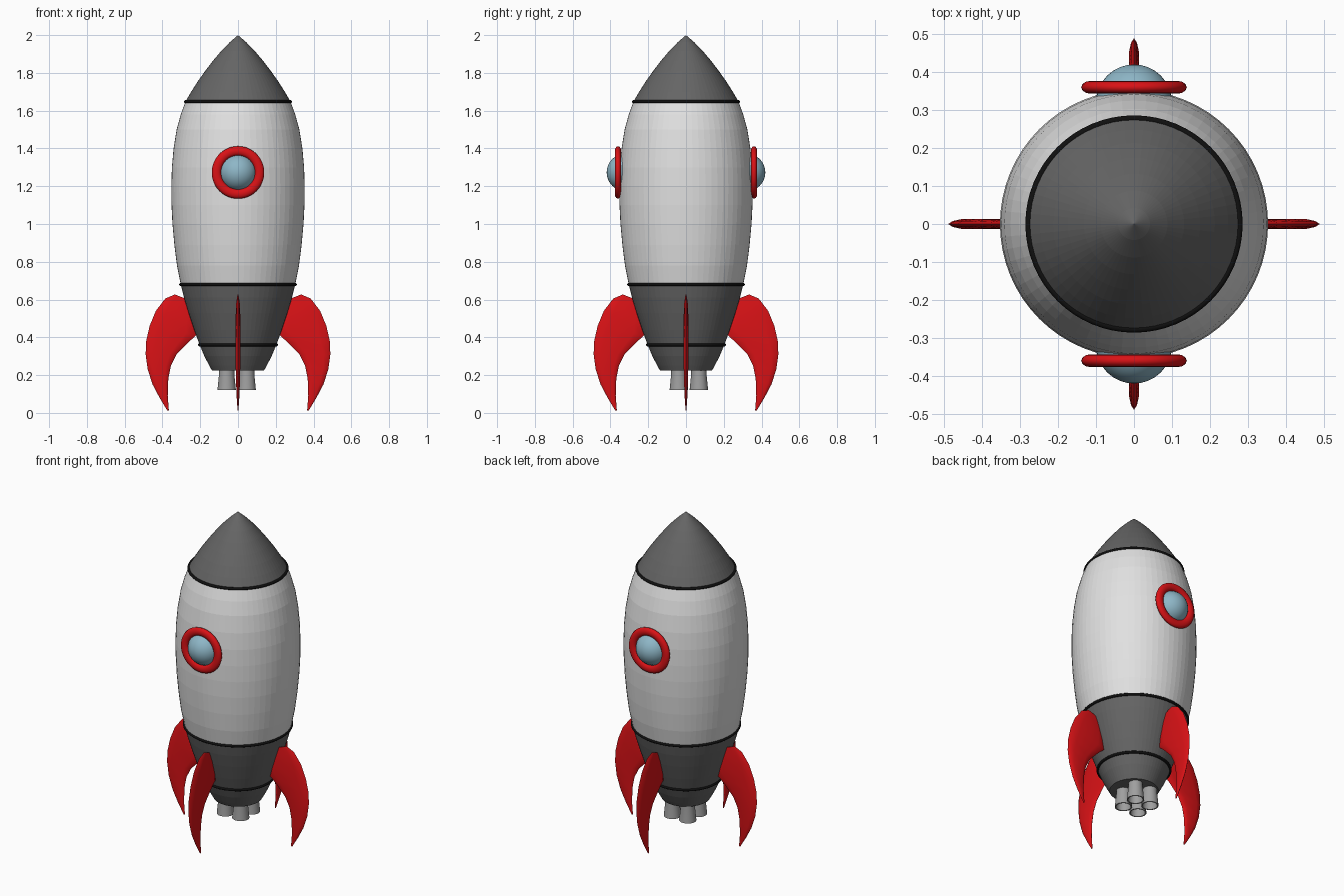
import bpy, bmesh, math
from mathutils import Matrix

cube = bpy.data.objects.get("Cube")
if cube:
    bpy.data.objects.remove(cube, do_unlink=True)


def material(name, rgb):
    m = bpy.data.materials.new(name)
    m.use_nodes = True
    m.diffuse_color = (*rgb, 1)
    m.node_tree.nodes["Principled BSDF"].inputs["Base Color"].default_value = (*rgb, 1)
    return m


white = material("hull_white", (0.75, 0.75, 0.75))
dark = material("dark_grey", (0.13, 0.13, 0.13))
black = material("trim_black", (0.005, 0.005, 0.005))
red = material("bright_red", (0.7, 0.006, 0.008))
glass = material("window_blue", (0.27, 0.47, 0.57))
steel = material("nozzle_grey", (0.35, 0.35, 0.35))


def finish(name, bm, mats, smooth=None):
    bmesh.ops.remove_doubles(bm, verts=bm.verts, dist=1e-5)
    bmesh.ops.recalc_face_normals(bm, faces=bm.faces)
    me = bpy.data.meshes.new(name)
    bm.to_mesh(me)
    bm.free()
    for m in mats:
        me.materials.append(m)
    ob = bpy.data.objects.new(name, me)
    bpy.context.collection.objects.link(ob)
    if smooth:
        bpy.ops.object.select_all(action='DESELECT')
        ob.select_set(True)
        bpy.context.view_layer.objects.active = ob
        bpy.ops.object.shade_smooth_by_angle(angle=math.radians(smooth))
    return ob


def skin(bm, loops, closed=False):
    """Join equal-length closed loops of points with quads."""
    rings = [[bm.verts.new(p) for p in loop] for loop in loops]
    pairs = list(zip(rings, rings[1:])) + ([(rings[-1], rings[0])] if closed else [])
    n = len(rings[0])
    for a, b in pairs:
        for i in range(n):
            j = (i + 1) % n
            bm.faces.new((a[i], a[j], b[j], b[i]))
    return rings


def lathe(profile, n, closed=False):
    bm = bmesh.new()
    skin(bm, [[(r * math.cos(math.tau * i / n), r * math.sin(math.tau * i / n), z)
               for i in range(n)] for r, z in profile], closed)
    bmesh.ops.dissolve_degenerate(bm, dist=1e-5, edges=bm.edges)
    return bm


def torus(major, wide, tall, n=64, k=12):
    return lathe([(major + wide * math.cos(math.tau * i / k), tall * math.sin(math.tau * i / k))
                  for i in range(k)], n, True)


# Hull: one turned shell, dark at the tail and nose
LOW, HIGH = 0.68, 1.648
hull = [(0, .225), (.138, .225), (.152, .25), (.178, .3), (.203, .36), (.232, .44), (.262, .53),
        (.286, .61), (.303, LOW), (.323, .78), (.337, .89), (.347, 1.0), (.352, 1.1), (.353, 1.2),
        (.350, 1.3), (.341, 1.4), (.325, 1.5), (.303, 1.58), (.278, HIGH), (.248, 1.70),
        (.213, 1.755), (.174, 1.81), (.132, 1.865), (.088, 1.917), (.042, 1.964), (0, 2.0)]
bm = lathe(hull, 64)
for f in bm.faces:
    f.material_index = 0 if LOW < f.calc_center_median().z < HIGH else 1
finish("hull", bm, [white, dark])

# Black trim bands
for name, r, z in (("tail_band", .203, .36), ("lower_band", .303, LOW), ("nose_band", .277, HIGH)):
    finish(name, torus(r, .009, .008), [black], 60).location.z = z

# Portholes, front and back
for side, y in (("front", -1), ("back", 1)):
    turn = Matrix.Rotation(math.pi / 2, 4, 'X')
    bm = torus(.114, .025, .017, 48)
    bm.transform(turn)
    finish(side + "_window_rim", bm, [red], 60).location = (0, y * .36, 1.273)
    bm = bmesh.new()
    bmesh.ops.create_uvsphere(bm, u_segments=32, v_segments=16, radius=.1, matrix=turn)
    finish(side + "_window_glass", bm, [glass], 60).location = (0, y * .32, 1.273)

# Four swept fins: (outer x, z), (inner x, z) pairs from the top down to the tip
stations = [((.335, .627), (.265, .60)), ((.385, .605), (.235, .53)), ((.435, .54), (.225, .46)),
            ((.468, .46), (.222, .41)), ((.486, .38), (.265, .372)), ((.489, .31), (.325, .31)),
            ((.478, .23), (.355, .25)), ((.452, .15), (.369, .18)), ((.415, .08), (.372, .09)),
            ((.374, .012), (.366, .014))]
thick = [.003, .009, .012, .013, .013, .013, .012, .010, .007, .002]
section = [(0, 0), (.07, .6), (.22, 1), (.78, 1), (.93, .6), (1, 0),
           (.93, -.6), (.78, -1), (.22, -1), (.07, -.6)]
for i, place in enumerate(("left", "back", "right", "front")):
    bm = bmesh.new()
    rings = skin(bm, [[(o[0] + (n[0] - o[0]) * t, w * s, o[1] + (n[1] - o[1]) * t)
                       for t, s in section] for (o, n), w in zip(stations, thick)])
    bm.faces.new(rings[0])
    bm.faces.new(rings[-1])
    bm.transform(Matrix.Rotation(i * math.pi / 2, 4, 'Z'))
    finish(place + "_fin", bm, [red], 40)

# Cluster of four hollow nozzles
for x, sx in (("left", 1), ("right", -1)):
    for y, sy in (("front", -1), ("back", 1)):
        bm = lathe([(0, .26), (.039, .26), (.041, .2), (.049, .12),
                    (.042, .12), (.034, .19), (0, .19)], 24)
        finish(f"{y}_{x}_nozzle", bm, [steel], 40).location = (-.007 + sx * .053, .015 + sy * .053, 0)
